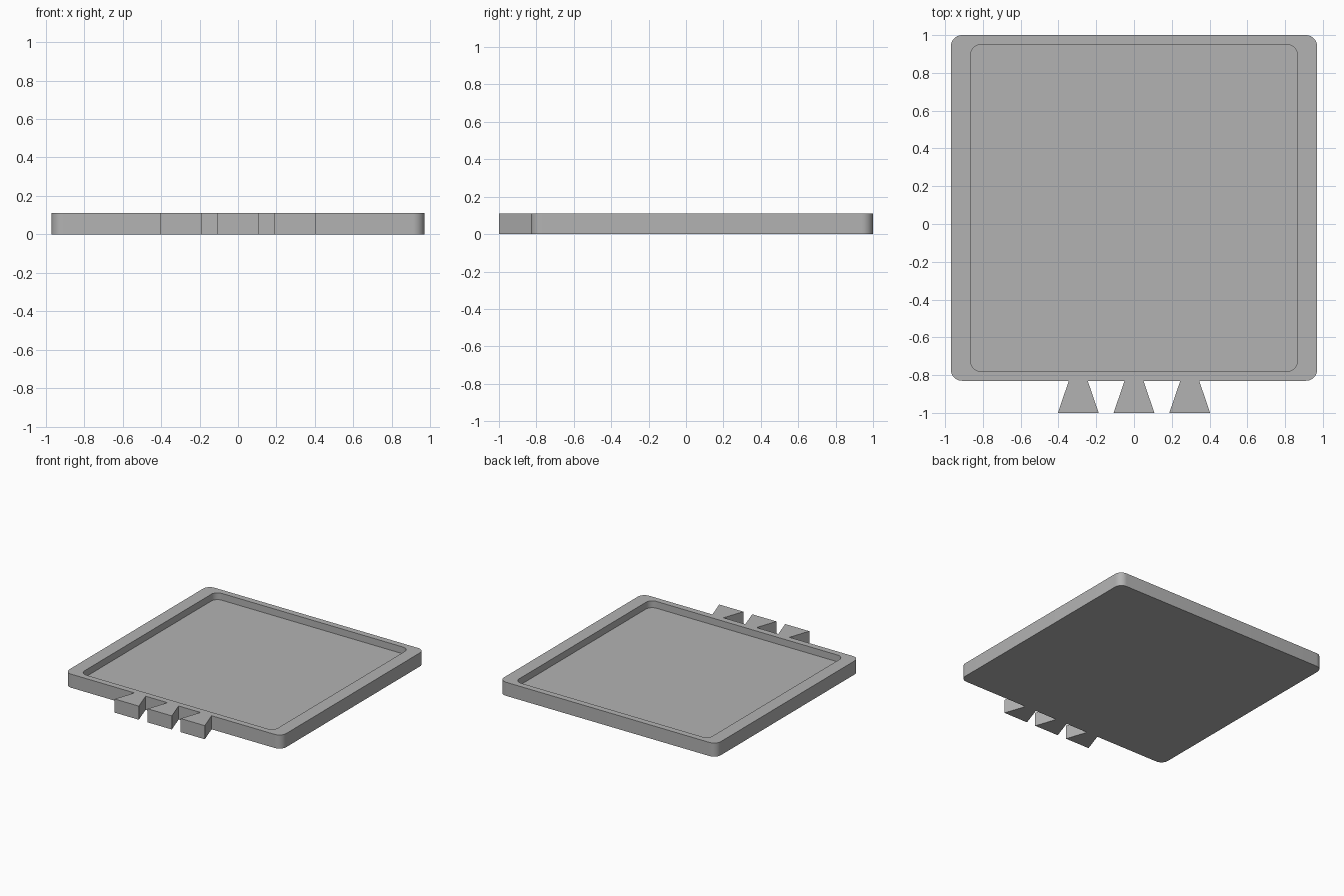
import bpy
import bmesh
from math import cos, sin, pi, radians

if "Cube" in bpy.data.objects:
    bpy.data.objects.remove(bpy.data.objects["Cube"], do_unlink=True)

HEIGHT = 0.11
FLOOR = 0.055
FRONT = -0.83

grey = bpy.data.materials.new("plain grey")
grey.use_nodes = True
color = (0.45, 0.45, 0.45, 1)
grey.diffuse_color = color
grey.node_tree.nodes["Principled BSDF"].inputs["Base Color"].default_value = color


def rounded_rect(half_x, y0, y1, radius, steps=10):
    """Counter-clockwise outline of a rectangle with rounded corners."""
    corners = [(half_x - radius, y1 - radius), (radius - half_x, y1 - radius),
               (radius - half_x, y0 + radius), (half_x - radius, y0 + radius)]
    points = []
    for i, (cx, cy) in enumerate(corners):
        for s in range(steps + 1):
            a = (i + s / steps) * pi / 2
            points.append((cx + radius * cos(a), cy + radius * sin(a)))
    return points


def loft(name, rings):
    """Join (outline, z) rings in order and cap both ends."""
    bm = bmesh.new()
    loops = [[bm.verts.new((x, y, z)) for x, y in outline] for outline, z in rings]
    for a, b in zip(loops, loops[1:]):
        for i in range(len(a)):
            j = (i + 1) % len(a)
            bm.faces.new((a[i], a[j], b[j], b[i]))
    bm.faces.new(loops[0][::-1])
    bm.faces.new(loops[-1])
    mesh = bpy.data.meshes.new(name)
    bm.to_mesh(mesh)
    bm.free()
    mesh.materials.append(grey)
    obj = bpy.data.objects.new(name, mesh)
    bpy.context.collection.objects.link(obj)
    return obj


# Tray: outer wall, flat rim, recess wall and recessed floor
outer = rounded_rect(0.97, FRONT, 1.0, 0.06)
inner = rounded_rect(0.865, -0.78, 0.95, 0.055)
tray = loft("tray", [(outer, 0), (outer, HEIGHT), (inner, HEIGHT), (inner, FLOOR)])
bpy.ops.object.select_all(action="DESELECT")
tray.select_set(True)
bpy.context.view_layer.objects.active = tray
bpy.ops.object.shade_smooth_by_angle(angle=radians(30))

# Dovetail tabs along the front edge
for side, x in (("right", -0.295), ("middle", 0), ("left", 0.295)):
    tab = [(x - 0.108, -1), (x + 0.108, -1), (x + 0.05, FRONT), (x - 0.05, FRONT)]
    loft(side + "_dovetail_tab", [(tab, 0), (tab, HEIGHT)])
